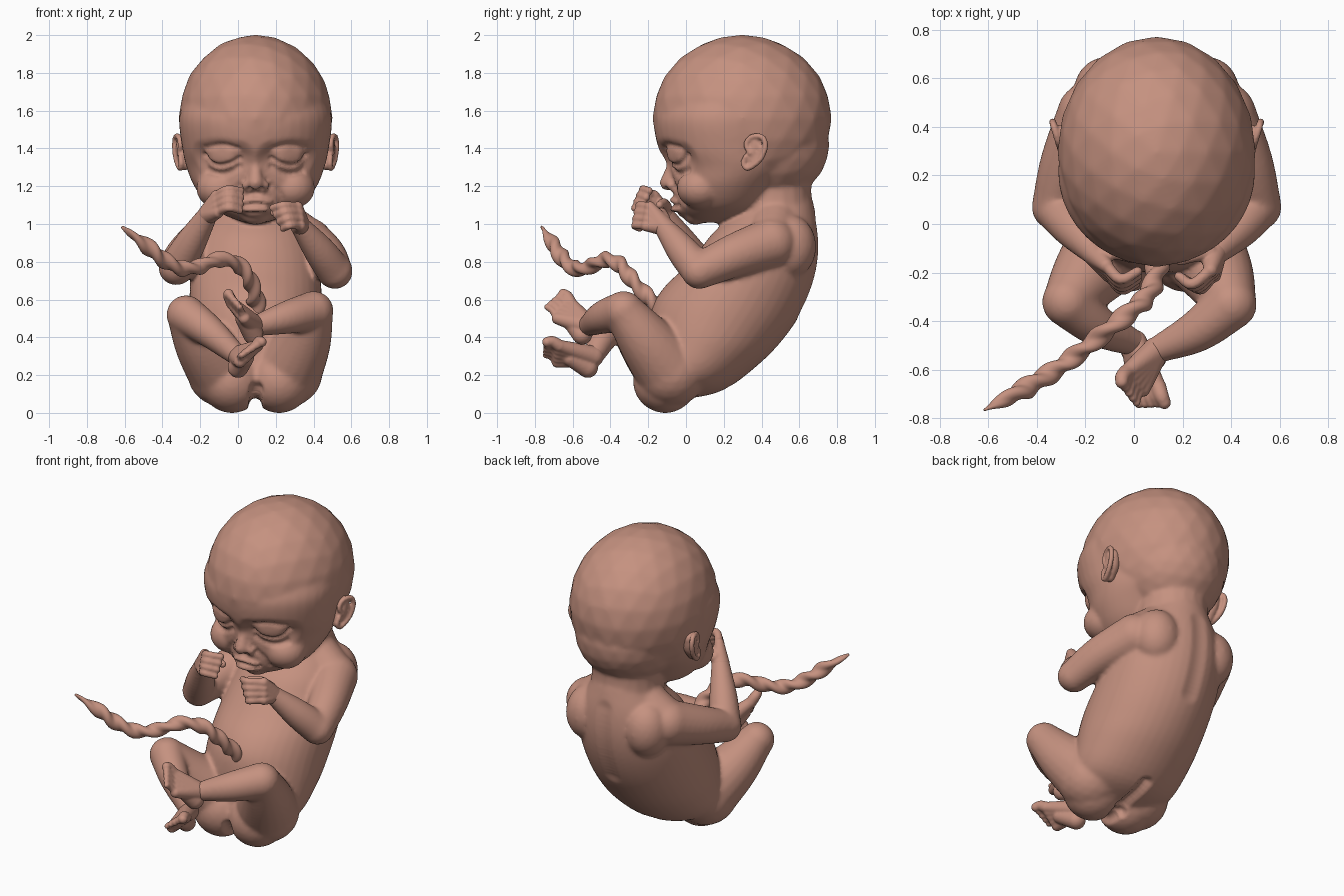
import bpy, bmesh, math
from mathutils import Vector, Matrix
from mathutils.kdtree import KDTree
from mathutils.bvhtree import BVHTree

CX = 0.093  # symmetry plane of head and torso
skin = bpy.data.materials.new("flesh_pink")
skin.diffuse_color = (0.56, 0.285, 0.215, 1)


def spline(rows, n):
    """Catmull-Rom through rows of any width."""
    p = [Vector(r) for r in rows]
    p = [2 * p[0] - p[1]] + p + [2 * p[-1] - p[-2]]
    out = []
    for i in range(1, len(p) - 2):
        a, b, c, d = p[i - 1:i + 3]
        for k in range(n):
            t = k / n
            out.append(0.5 * (2 * b + (c - a) * t + (2 * a - 5 * b + 4 * c - d) * t * t
                              + (3 * b - a - 3 * c + d) * t ** 3))
    return out + [p[-2]]


def bridge(bm, rings):
    vs = [[bm.verts.new(c) for c in r] for r in rings]
    n = len(vs[0])
    for a, b in zip(vs, vs[1:]):
        for k in range(n):
            bm.faces.new((a[k], a[(k + 1) % n], b[(k + 1) % n], b[k]))
    bm.faces.new(vs[0])
    bm.faces.new(vs[-1])


def loft(bm, rows):
    """Elliptical rings between a front (y, z) and a back (y, z) point, with half width."""
    rings = []
    for fy, fz, by, bz, w in spline(rows, 5):
        ring = []
        for k in range(40):
            a = math.tau * k / 40
            t = 0.5 - 0.5 * math.cos(a)
            ring.append((CX + w * math.sin(a), fy + (by - fy) * t, fz + (bz - fz) * t))
        rings.append(ring)
    bridge(bm, rings)


def blob(bm, c, r):
    r = (r, r, r) if isinstance(r, float) else r
    m = Matrix.Translation(c) @ Matrix.Diagonal((*r, 1))
    bmesh.ops.create_icosphere(bm, subdivisions=3, radius=1, matrix=m)


def tube(bm, pts, n=5, sides=20, lobe=0, turns=0, ends=True):
    """Round tube through (x, y, z, radius); lobe and turns make a twisted rope."""
    s = spline(pts, n)
    pos = [Vector(p[:3]) for p in s]
    nrm, rings = Vector((0.31, 0.2, 0.93)), []
    for i, p in enumerate(pos):
        t = (pos[min(i + 1, len(pos) - 1)] - pos[max(i - 1, 0)]).normalized()
        nrm = (nrm - t * nrm.dot(t)).normalized()
        bi = t.cross(nrm)
        ring = []
        for k in range(sides):
            a = math.tau * k / sides
            ph = 2 * a - 2 * math.tau * turns * i / len(pos)
            r = s[i][3] * (1 + lobe * math.cos(ph))
            ring.append(p + (nrm * math.cos(a) + bi * math.sin(a)) * r)
        rings.append(ring)
    bridge(bm, rings)
    if ends:
        for q in (pts[0], pts[-1]):
            blob(bm, q[:3], float(q[3]))


def finish(name, bm, voxel=0, smooth=0):
    bmesh.ops.recalc_face_normals(bm, faces=bm.faces)
    ob = bpy.data.objects.new(name, bpy.data.meshes.new(name))
    bm.to_mesh(ob.data)
    bm.free()
    bpy.context.collection.objects.link(ob)
    if voxel:
        m = ob.modifiers.new("fuse", 'REMESH')
        m.mode, m.voxel_size = 'VOXEL', voxel
        m = ob.modifiers.new("soften", 'SMOOTH')
        m.factor, m.iterations = 0.5, smooth
        dg = bpy.context.evaluated_depsgraph_get()
        me = bpy.data.meshes.new_from_object(ob.evaluated_get(dg))
        ob.modifiers.clear()
        ob.data = me
    ob.data.materials.clear()
    ob.data.materials.append(skin)
    ob.data.polygons.foreach_set("use_smooth", [True] * len(ob.data.polygons))
    return ob


# ---------- body: head, torso and limbs fused into one skin ----------
bm = bmesh.new()
blob(bm, (CX, 0.297, 1.56), (0.408, 0.475, 0.442))       # cranium
blob(bm, (CX, 0.43, 1.42), (0.32, 0.33, 0.30))           # occiput
loft(bm, [(-0.12, 1.66, 0.60, 1.66, 0.38), (-0.17, 1.55, 0.60, 1.55, 0.405),  # face
          (-0.145, 1.40, 0.60, 1.40, 0.388), (-0.085, 1.30, 0.58, 1.30, 0.365),
          (-0.07, 1.20, 0.50, 1.20, 0.325), (-0.045, 1.10, 0.42, 1.10, 0.25),
          (0.0, 1.04, 0.33, 1.05, 0.16), (0.06, 1.005, 0.20, 1.01, 0.06)])
tube(bm, [(CX, 0.46, 1.32, 0.21), (CX, 0.46, 1.15, 0.205), (CX, 0.46, 0.95, 0.23)])  # neck
loft(bm, [(0.25, 1.05, 0.67, 1.13, 0.20), (0.14, 0.95, 0.70, 0.98, 0.29),            # torso
          (0.07, 0.86, 0.705, 0.84, 0.33), (-0.02, 0.76, 0.68, 0.70, 0.345),
          (-0.12, 0.66, 0.62, 0.55, 0.35), (-0.18, 0.56, 0.53, 0.41, 0.35),
          (-0.20, 0.44, 0.40, 0.27, 0.345), (-0.20, 0.32, 0.20, 0.12, 0.32),
          (-0.22, 0.22, 0.0, 0.07, 0.24)])
tube(bm, [(CX, -0.07, 1.32, 0.026), (CX, -0.085, 1.265, 0.034), (CX, -0.098, 1.218, 0.042)])  # nose
blob(bm, (CX, -0.005, 1.11), (0.11, 0.075, 0.075))       # muzzle
blob(bm, (CX, 0.05, 1.05), (0.08, 0.065, 0.055))         # chin
for s in (-1, 1):
    blob(bm, (CX + s * 0.045, -0.07, 1.205), 0.034)                         # nose wing
    blob(bm, (CX + s * 0.19, 0.075, 1.19), (0.125, 0.125, 0.11))            # cheek
    blob(bm, (CX + s * 0.20, 0.55, 0.88), (0.14, 0.14, 0.17))               # shoulder blade
    blob(bm, (CX + s * 0.125, -0.11, 0.17), 0.172)                          # buttock
    tube(bm, [(CX + s * 0.08, 0.48, 1.04, 0.13), (CX + s * 0.26, 0.45, 0.91, 0.13)])
    el = 0.76 - 0.01 * s
    tube(bm, [(CX + s * 0.275, 0.45, 0.90, 0.135), (CX + s * 0.365, 0.25, 0.83, 0.115),
              (CX + s * 0.42, 0.07, el, 0.095)])                            # upper arm
# forearms, thighs and shins of each side
tube(bm, [(0.51, 0.07, 0.75, 0.094), (0.43, -0.02, 0.86, 0.084), (0.33, -0.12, 0.99, 0.054)])
tube(bm, [(-0.325, 0.07, 0.77, 0.094), (-0.25, -0.02, 0.90, 0.082), (-0.16, -0.12, 1.05, 0.054)])
tube(bm, [(0.26, -0.08, 0.22, 0.19), (0.345, -0.21, 0.38, 0.15), (0.40, -0.33, 0.54, 0.106)])
tube(bm, [(-0.08, -0.08, 0.22, 0.19), (-0.19, -0.21, 0.37, 0.15), (-0.275, -0.32, 0.52, 0.104)])
tube(bm, [(0.40, -0.33, 0.54, 0.106), (0.26, -0.44, 0.505, 0.088), (0.09, -0.52, 0.46, 0.055)])
tube(bm, [(-0.275, -0.32, 0.52, 0.104), (-0.15, -0.42, 0.43, 0.085), (0.0, -0.49, 0.30, 0.055)])
body = finish("body", bm, 0.0125, 8)

# ---------- sculpted creases: (points, radius, push, mirrored) ----------
# two-number points are (offset from middle, z) seen from the front
strokes = [
    ([(0.09, 1.36), (0.19, 1.37), (0.27, 1.355)], 0.10, -0.026, True),            # eye socket
    ([(0.15, 1.345), (0.22, 1.345)], 0.085, 0.030, True),                         # eyeball
    ([(0.09, 1.337), (0.14, 1.322), (0.19, 1.314), (0.24, 1.328), (0.28, 1.355)], 0.023, -0.015, True),
    ([(0.09, 1.30), (0.17, 1.265), (0.25, 1.28)], 0.028, -0.012, True),           # eye bag
    ([(0.10, 1.395), (0.18, 1.415), (0.27, 1.40)], 0.026, -0.009, True),          # upper lid
    ([(0.065, 1.235), (0.085, 1.21), (0.075, 1.185)], 0.024, -0.010, True),       # nose wing
    ([(0.026, 1.185), (0.032, 1.184)], 0.020, -0.016, True),                      # nostril
    ([(0.09, 1.195), (0.125, 1.16), (0.14, 1.11)], 0.03, -0.009, True),           # cheek fold
    ([(-0.075, 1.11), (0, 1.128), (0.075, 1.11)], 0.026, 0.010, False),           # upper lip
    ([(-0.05, 1.08), (0, 1.078), (0.05, 1.08)], 0.026, 0.011, False),             # lower lip
    ([(-0.09, 1.096), (0, 1.104), (0.09, 1.096)], 0.021, -0.017, False),          # mouth line
    ([(-0.04, 1.055), (0.04, 1.055)], 0.026, -0.008, False),                      # chin crease
    ([(0, 1.17), (0, 1.14)], 0.020, -0.005, False),                               # philtrum
    ([(CX, 0.70, 1.0), (CX, 0.70, 0.8), (CX, 0.62, 0.55)], 0.07, -0.012, False),  # spine
    ([(CX, 0.22, 0.12), (CX, 0.08, 0.05), (CX, -0.12, 0.03), (CX, -0.25, 0.12)], 0.05, -0.035, False),
]
bm = bmesh.new()
bm.from_mesh(body.data)
bm.verts.ensure_lookup_table()
bm.normal_update()
tree = BVHTree.FromBMesh(bm)
kd = KDTree(len(bm.verts))
for v in bm.verts:
    kd.insert(v.co, v.index)
kd.balance()
for pts, rad, push, mirrored in strokes:
    for s in ((1, -1) if mirrored else (1,)):
        near = {}
        for p in spline(pts, 10):
            if len(p) == 2:
                hit = tree.ray_cast(Vector((CX + s * p[0], -1, p[1])), Vector((0, 1, 0)))[0]
            else:
                hit = tree.find_nearest(Vector(p))[0]
            for co, i, d in (kd.find_range(hit, rad) if hit else ()):
                near[i] = min(d, near.get(i, rad))
        for i, d in near.items():
            v = bm.verts[i]
            v.co += v.normal * push * (1 - (d / rad) ** 2) ** 2
bm.to_mesh(body.data)
bm.free()


# ---------- hands and feet ----------
def extremity(name, root, row, tips, bend, radii, web, extra):
    """Palm or sole from the root to a row of knuckles, then bent digits."""
    bm = bmesh.new()
    a, b, c, d = (Vector(q) for q in (*row, *tips))
    n = len(radii)
    for i, r in enumerate(radii):
        t = i / (n - 1)
        base, tip = a.lerp(b, t), c.lerp(d, t)
        mid = (base + tip) / 2 + Vector(bend)
        tube(bm, [root, (*base, web)], n=4)
        tube(bm, [(*base, r * 1.08), (*mid, r), (*tip, r * 0.88)], n=4, sides=14)
    for e in extra:
        tube(bm, e, n=4)
    finish(name, bm, 0.0075, 2)


fingers, toes = (0.023, 0.024, 0.023, 0.020), (0.031, 0.023, 0.022, 0.021, 0.019)
extremity("left_hand", (0.33, -0.12, 0.99, 0.054), [(0.315, -0.19, 1.09), (0.33, -0.21, 0.99)],
          [(0.185, -0.215, 1.085), (0.24, -0.245, 0.975)], (-0.01, -0.045, 0.01), fingers, 0.030,
          [[(0.31, -0.12, 1.03, 0.036), (0.25, -0.13, 1.06, 0.027), (0.19, -0.15, 1.06, 0.021)]])
extremity("right_hand", (-0.16, -0.12, 1.05, 0.054), [(-0.115, -0.17, 1.15), (-0.105, -0.21, 1.06)],
          [(0.015, -0.195, 1.175), (0.01, -0.245, 1.07)], (-0.005, -0.045, 0.02), fingers, 0.030,
          [[(-0.13, -0.11, 1.09, 0.036), (-0.07, -0.12, 1.11, 0.027), (-0.01, -0.14, 1.10, 0.021)]])
extremity("left_foot", (0.09, -0.52, 0.46, 0.056), [(-0.03, -0.61, 0.58), (0.035, -0.68, 0.50)],
          [(-0.05, -0.65, 0.63), (0.01, -0.735, 0.56)], (-0.008, 0.0, 0.012), toes, 0.032,
          [[(0.08, -0.55, 0.415, 0.054), (0.03, -0.62, 0.50, 0.045)]])
extremity("right_foot", (0.0, -0.49, 0.30, 0.056), [(0.10, -0.67, 0.355), (0.01, -0.68, 0.27)],
          [(0.125, -0.735, 0.375), (0.02, -0.742, 0.305)], (0.0, -0.005, 0.012), toes, 0.032,
          [[(0.0, -0.52, 0.24, 0.055), (0.04, -0.61, 0.29, 0.045)]])

# ---------- ears ----------
rim = [(-0.02, 0.0), (-0.05, 0.045), (-0.03, 0.085), (0.025, 0.085), (0.052, 0.04), (0.045, -0.02),
       (0.015, -0.06), (-0.02, -0.08), (-0.045, -0.055), (-0.04, -0.02)]
fold = [(0.0, 0.055), (0.025, 0.03), (0.02, -0.015), (-0.005, -0.04)]
for s, name in ((1, "left_ear"), (-1, "right_ear")):
    bm = bmesh.new()

    def at(u, v, w, r):
        u += 0.2 * v
        return (CX + s * (0.375 + w + 0.3 * u), 0.36 + u, 1.375 + v, r)
    tube(bm, [at(u, v, 0.035, 0.015) for u, v in rim], sides=12)
    tube(bm, [at(u, v, 0.028, 0.012) for u, v in fold], sides=12)
    tube(bm, [at(0.0, 0.06, 0.0, 0.04), at(0, 0, 0, 0.042), at(-0.015, -0.06, 0.005, 0.03)])
    finish(name, bm, 0.0075, 2)

# ---------- umbilical cord ----------
bm = bmesh.new()
tube(bm, [(0.10, -0.13, 0.55, 0.05), (0.09, -0.21, 0.62, 0.040), (0.06, -0.29, 0.71, 0.038),
          (0.0, -0.35, 0.785, 0.038), (-0.10, -0.43, 0.812, 0.037), (-0.20, -0.51, 0.775, 0.036),
          (-0.30, -0.585, 0.765, 0.037), (-0.40, -0.65, 0.815, 0.038), (-0.49, -0.70, 0.89, 0.036),
          (-0.615, -0.765, 0.985, 0.006)], n=14, sides=28, lobe=0.22, turns=4.5, ends=False)
finish("umbilical_cord", bm)
